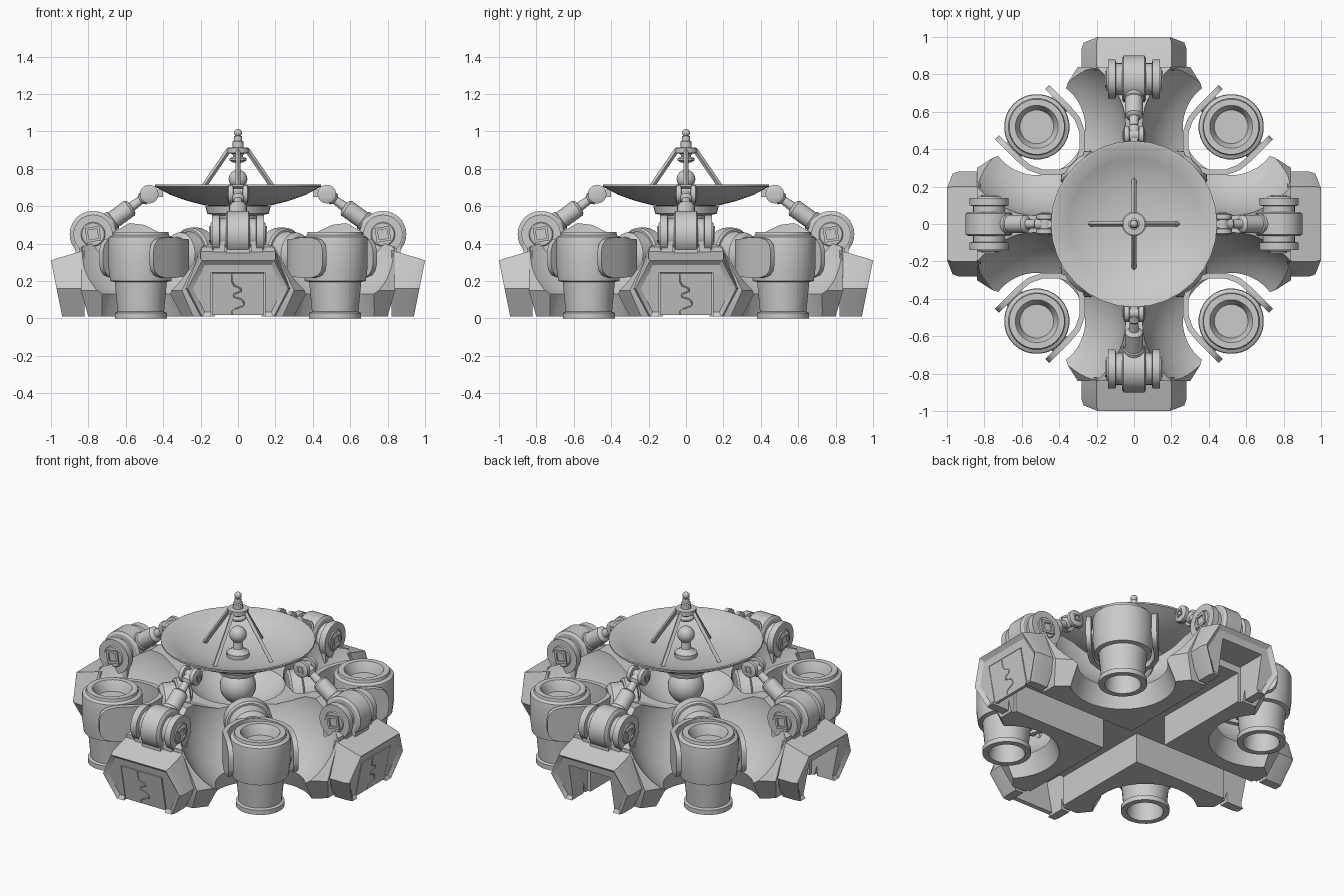
import bpy, bmesh
from math import cos, sin, pi, atan, radians
from mathutils import Vector, Matrix

if "Cube" in bpy.data.objects:
    bpy.data.objects.remove(bpy.data.objects["Cube"])

def make(name, verts, faces, mtx=None):
    bm = bmesh.new()
    vs = [bm.verts.new(v) for v in verts]
    for f in faces:
        bm.faces.new([vs[i] for i in f])
    bmesh.ops.recalc_face_normals(bm, faces=bm.faces)
    me = bpy.data.meshes.new(name)
    bm.to_mesh(me)
    bm.free()
    if mtx:
        me.transform(mtx)
    ob = bpy.data.objects.new(name, me)
    bpy.context.collection.objects.link(ob)
    return ob

def loft(name, rings, mtx=None):
    n = len(rings[0])
    faces = [[k*n+i, k*n+(i+1) % n, (k+1)*n+(i+1) % n, (k+1)*n+i]
             for k in range(len(rings)-1) for i in range(n)]
    faces += [list(range(n)), list(range((len(rings)-1)*n, len(rings)*n))]
    return make(name, [v for r in rings for v in r], faces, mtx)

def axis(p, d):
    return Matrix.Translation(p) @ Vector(d).to_track_quat('Z', 'Y').to_matrix().to_4x4()

def lathe(name, prof, segs=24, p=(0, 0, 0), d=(0, 0, 1), turn=0):
    verts, rings, faces = [], [], []
    for r, z in prof:
        m = 1 if r == 0 else segs
        rings.append([len(verts)+i for i in range(m)])
        verts += [(r*cos(2*pi*i/segs+turn), r*sin(2*pi*i/segs+turn), z) for i in range(m)]
    for a, b in zip(rings, rings[1:]):
        for i in range(segs):
            q = [a[i % len(a)], a[(i+1) % len(a)], b[(i+1) % len(b)], b[i % len(b)]]
            faces.append(list(dict.fromkeys(q)))
    return make(name, verts, faces, axis(p, d))

def rod(name, a, b, r, segs=20):
    v = Vector(b)-Vector(a)
    return lathe(name, [(0, 0), (r, 0), (r, v.length), (0, v.length)], segs, a, v)

def ball(name, p, r, segs=24):
    n = segs//2
    prof = [(0 if i in (0, n) else r*sin(pi*i/n), -r*cos(pi*i/n)) for i in range(n+1)]
    return lathe(name, prof, segs, p)

def box(name, x0, x1, y0, y1, z0, z1, mtx=None):
    return loft(name, [[(x0, y0, z), (x1, y0, z), (x1, y1, z), (x0, y1, z)] for z in (z0, z1)], mtx)

def boolean(ob, other, op):
    m = ob.modifiers.new('bool', 'BOOLEAN')
    m.operation, m.object, m.solver = op, other, 'EXACT'
    bpy.context.view_layer.objects.active = ob
    bpy.ops.object.modifier_apply(modifier=m.name)
    bpy.data.objects.remove(other)

def around(ob, start=0, count=4):
    for k in range(count):
        c = ob if k == 0 else ob.copy()
        if k:
            bpy.context.collection.objects.link(c)
        c.rotation_euler.z = radians(start+90*k)

# Main hull: bulging cross plan, saddle ridges, scooped corners
def plan(z, ax, ay, bx, by):
    arm = [(-bx, -by), (-ax, -ay), (ax, -ay), (bx, -by), (.45, -.45)]
    return [Matrix.Rotation(k*pi/2, 3, 'Z') @ Vector((x, y, z)) for k in range(4) for x, y in arm]

hull = loft('hull', [plan(.01, .24, .8, .32, .7), plan(.15, .3, .84, .37, .73), plan(.38, .19, .84, .22, .81)])
half = [(.84, .383), (.72, .42), (.65, .47), (.58, .51), (.5, .5), (.42, .46), (.33, .425)]
ridge = [(-y, z) for y, z in half] + [(y, z) for y, z in half[::-1]]
for k in range(2):
    prof = ridge + [(.83, .2), (-.83, .2)]
    boolean(hull, loft('ridge', [[(x, y, z) for y, z in prof] for x in (-.19, .19)],
                       Matrix.Rotation(k*pi/2, 4, 'Z')), 'UNION')
boolean(hull, rod('core', (0, 0, .1), (0, 0, .424), .335, 48), 'UNION')
for sx in (-1, 1):
    for sy in (-1, 1):
        boolean(hull, ball('scoop', (sx*.52, sy*.52, .53), .476, 56), 'DIFFERENCE')
        boolean(hull, lathe('undercut', [(0, -.05), (.325, -.05), (.258, .132), (0, .132)], 56,
                            (sx*.52, sy*.52, 0)), 'DIFFERENCE')
boolean(hull, ball('top_bowl', (0, 0, .66), .36, 48), 'DIFFERENCE')
for k in range(2):
    boolean(hull, box('channel', -.125, .125, -1.1, 1.1, -.1, .2, Matrix.Rotation(k*pi/2, 4, 'Z')), 'DIFFERENCE')
for k in range(4):
    boolean(hull, box('pocket', -.145, .145, -1.1, -.78, -.1, .245, Matrix.Rotation(k*pi/2, 4, 'Z')), 'DIFFERENCE')

# Hexagonal end pods with recessed front and an open pocket
def hexa(s, dy, zt, y=None):
    pts = [(-.2*s, .01), (.2*s, .01), (.28*s, .16), (.2*s, zt), (-.2*s, zt), (-.28*s, .16)]
    return [(x, (-.938-.2*z+dy) if y is None else y, z) for x, z in pts]

pod = loft('end_pod', [hexa(1.0, 0, .365, -.82), hexa(1.0, .03, .32), hexa(.96, 0, .31)])
bm = bmesh.new()
bm.from_mesh(pod.data)
front = [f for f in bm.faces if f.normal.y < -.9]
bmesh.ops.inset_region(bm, faces=front, thickness=.028, depth=0)
bmesh.ops.translate(bm, verts=list({v for f in front for v in f.verts}), vec=(0, .018, 0))
bm.to_mesh(pod.data)
bm.free()
boolean(pod, box('pod_pocket', -.145, .145, -1.1, -.7, -.1, .245), 'DIFFERENCE')
around(pod)

# Cracked panels on the front and right pods only
tilt = Matrix.Translation((0, -.938, 0)) @ Matrix.Rotation(atan(.2), 4, 'X')
around(box('pod_panel', -.14, .14, .016, .04, .015, .243, tilt), 0, 2)
cu = bpy.data.curves.new('panel_seam', 'CURVE')
cu.dimensions, cu.bevel_depth, cu.bevel_resolution = '3D', .004, 1
path = [(-.03, .24), (-.03, .195), (-.02, .175), (.015, .16), (.015, .145), (-.02, .13), (-.025, .115),
        (.02, .1), (.03, .085), (.03, .065), (-.015, .05), (-.03, .035), (-.03, .02)]
sp = cu.splines.new('POLY')
sp.points.add(len(path)-1)
for pt, (x, z) in zip(sp.points, path):
    pt.co = (*(tilt @ Vector((x, .016, z))), 1)
seam = bpy.data.objects.new('panel_seam', cu)
bpy.context.collection.objects.link(seam)
around(seam, 0, 2)

# Actuators from pods to dish rim
J, K = Vector((0, -.775, .45)), Vector((0, -.475, .665))
side = [(.125, .055), (.11, .065), (.085, .065), (.085, .095), (.105, .1), (.105, .14), (.065, .14), (.06, .146), (0, .146)]
full = [(r, -x) for r, x in side[::-1]] + side
around(lathe('base_joint', full, 28, J, (1, 0, 0)))
small = [(.03, .018), (.03, .024), (.05, .026), (.05, .05), (.035, .056), (0, .056)]
around(lathe('rim_joint', [(r, -x) for r, x in small[::-1]] + small, 20, K, (1, 0, 0)))
for s in (-1, 1):
    around(lathe('joint_socket', [(.055, 0), (.055, .156), (.036, .156), (.036, .14), (0, .14)], 4, J, (s, 0, 0), pi/4+.15))
    around(lathe('rim_socket', [(.028, 0), (.028, .062), (.017, .062), (.017, .054), (0, .054)], 4, K, (s, 0, 0), pi/4+.15))
    around(box('joint_foot', s*.1-.03, s*.1+.03, -.85, -.69, .33, .42))
around(box('joint_block', -.065, .065, -.87, -.66, .34, .45))
around(lathe('actuator', [(0, .05), (.055, .05), (.055, .13), (.048, .135), (.048, .24), (.04, .25),
                          (.026, .255), (.022, .31), (.036, .325), (.03, .36), (0, .365)], 20, J, K-J))
around(box('rim_lug', -.018, .018, -.48, -.4, .65, .69))

# Dish, its ball mount and the feed mast
lathe('dish', [(0, .595), (.17, .603), (.27, .628), (.36, .66), (.445, .705), (.445, .715), (.43, .715),
               (.35, .67), (.26, .638), (.16, .615), (0, .607)], 32)
lathe('dish_mount', [(0, .46), (.06, .46), (.065, .5), (.11, .51), (.12, .55), (.165, .56), (.175, .6), (0, .602)], 28)
ball('mount_ball', (0, 0, .42), .105)
lathe('feed_base', [(0, .6), (.065, .6), (.065, .635), (.045, .645), (.03, .66), (.025, .72), (0, .72)], 24)
ball('feed_ball', (0, 0, .745), .05)
lathe('feed_hub', [(0, .83), (.03, .835), (.045, .845), (.045, .855), (.025, .865), (.03, .88), (.06, .885), (.06, .912),
                   (.03, .915), (.03, .945), (.022, .95), (.02, .975), (0, .975)], 20)
rod('mast', (0, 0, .95), (0, 0, .99), .01, 12)
ball('mast_tip', (0, 0, .993), .021, 16)
around(rod('feed_strut', (0, -.235, .63), (0, -.05, .9), .014, 4))

# Corner thrusters with yoke, pivots and hub (built along +x, turned 45 degrees)
C = (.735, 0, 0)
around(lathe('thruster', [(0, .4), (.09, .4), (.105, .445), (.115, .462), (.148, .462), (.152, .445), (.172, .435),
                          (.175, .42), (.175, .28), (.165, .2), (.14, .195), (.125, .036), (.14, .03), (.14, 0),
                          (.105, 0), (.09, .16), (0, .16)], 28, C), 45)
arm = [(.845, .19, .035), (.835, .19, .07), (.81, .19, .095), (.76, .19, .108), (.68, .19, .108), (.61, .183, .1),
       (.54, .15, .098), (.48, .09, .098), (.45, .03, .098)]
pts = arm + [(d, -t, h) for d, t, h in arm[::-1]]
rings = []
for i, (d, t, h) in enumerate(pts):
    a, b = pts[max(i-1, 0)], pts[min(i+1, len(pts)-1)]
    n = Vector((b[1]-a[1], a[0]-b[0])).normalized()*.015
    rings.append([(d+s*n.x, t+s*n.y, .325+u*h) for s, u in ((-1, -1), (1, -1), (1, 1), (-1, 1))])
around(loft('yoke', rings), 45)
around(rod('pivot_pin', (.735, -.2, .325), (.735, .2, .325), .055), 45)
around(lathe('yoke_hub', [(0, .29), (.125, .29), (.14, .3), (.14, .36), (.13, .37), (.12, .37), (.115, .44), (.09, .46), (0, .46)],
             28, (0, 0, .345), (1, 0, 0)), 45)

# Smooth curved faces, keep hard edges
for ob in [o for o in bpy.data.objects if o.type == 'MESH']:
    bpy.ops.object.select_all(action='DESELECT')
    ob.select_set(True)
    bpy.context.view_layer.objects.active = ob
    bpy.ops.object.shade_smooth_by_angle(angle=radians(32))
